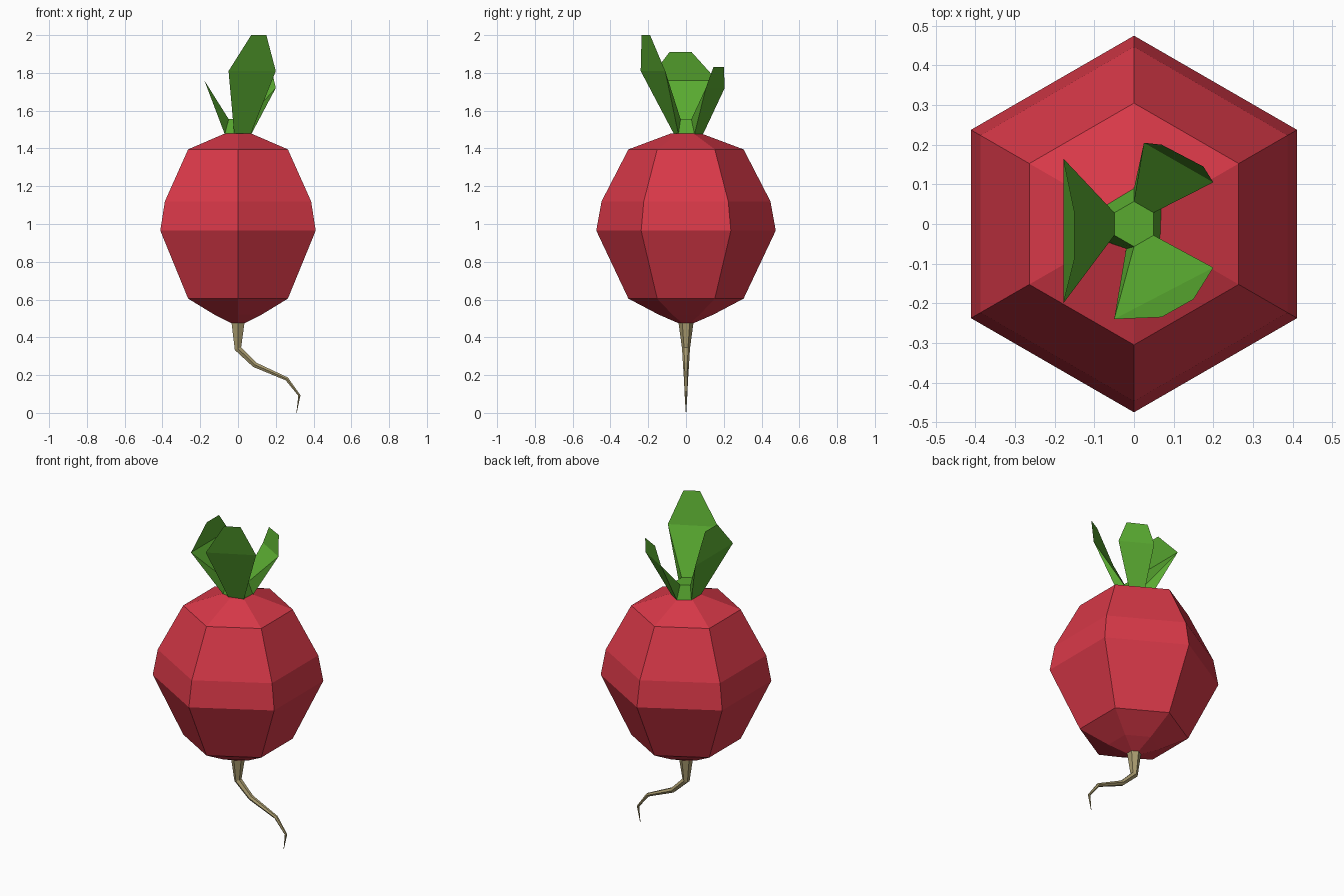
import bpy, bmesh, math
from mathutils import Vector

if "Cube" in bpy.data.objects:
    bpy.data.objects.remove(bpy.data.objects["Cube"])


def material(name, rgb):
    m = bpy.data.materials.new(name)
    m.diffuse_color = (*rgb, 1)
    m.use_nodes = True
    m.node_tree.nodes["Principled BSDF"].inputs["Base Color"].default_value = m.diffuse_color
    return m


def finish(name, bm, mat):
    bmesh.ops.recalc_face_normals(bm, faces=bm.faces)
    mesh = bpy.data.meshes.new(name)
    bm.to_mesh(mesh)
    bm.free()
    mesh.materials.append(mat)
    obj = bpy.data.objects.new(name, mesh)
    bpy.context.collection.objects.link(obj)
    return obj


def skin(bm, rings):
    for a, b in zip(rings, rings[1:]):
        for i in range(6):
            j = (i + 1) % 6
            bm.faces.new((a[i], a[j], b[j], b[i]))
    bm.faces.new(rings[0])
    bm.faces.new(rings[-1])


def hex_points(r, z):
    # corners point along +y and -y
    return [Vector((r * math.cos(math.radians(a)), r * math.sin(math.radians(a)), z))
            for a in range(-90, 270, 60)]


red = material("red_skin", (0.69, 0.04, 0.065))
green = material("leaf_green", (0.10, 0.40, 0.03))
tan = material("root_tan", (0.40, 0.33, 0.16))

# bulb: six-sided stacked profile
bm = bmesh.new()
profile = [(0.04, 0.475), (0.144, 0.52), (0.305, 0.605), (0.475, 0.965),
           (0.447, 1.12), (0.305, 1.395), (0.078, 1.48)]
skin(bm, [[bm.verts.new(p) for p in hex_points(r, z)] for r, z in profile])
finish("bulb", bm, red)

# tail root: tapered hexagonal tube bending in the xz plane
bm = bmesh.new()
path = [(0, 0.48, 0.04), (0, 0.34, 0.021), (0.088, 0.255, 0.016),
        (0.258, 0.18, 0.011), (0.325, 0.092, 0.007), (0.31, 0, 0.001)]
centres = [Vector((x, 0, z)) for x, z, _ in path]
rings = []
for i, c in enumerate(centres):
    t = Vector()
    if i > 0:
        t += (c - centres[i - 1]).normalized()
    if i < len(centres) - 1:
        t += (centres[i + 1] - c).normalized()
    side = Vector((0, 1, 0)).cross(t.normalized())
    rings.append([bm.verts.new(c + side * p.x + Vector((0, p.y, 0)))
                  for p in hex_points(path[i][2], 0)])
skin(bm, rings)
finish("tail_root", bm, tan)

# leaf crown: short hexagonal stub with wedge leaves growing from alternate sides
bm = bmesh.new()
base_xy = [(-0.02, -0.063), (0.067, -0.04), (0.07, 0.045),
           (0, 0.09), (-0.07, 0.048), (-0.07, -0.045)]
base = [bm.verts.new((x, y, 1.475)) for x, y in base_xy]
top = [bm.verts.new(p) for p in hex_points(0.057, 1.555)]
bm.faces.new(base)
bm.faces.new(top)
for i in (1, 3, 5):
    j = (i + 1) % 6
    bm.faces.new((base[i], base[j], top[j], top[i]))

# each leaf: stub side index, two wide points, two tip points
leaves = [
    (0, (-0.05, -0.24, 1.81), (0.20, -0.11, 1.81), (0.07, -0.235, 2.0), (0.15, -0.19, 2.0)),
    (2, (0.20, 0.105, 1.72), (0.025, 0.205, 1.72), (0.175, 0.145, 1.83), (0.07, 0.20, 1.83)),
    (4, (-0.178, 0.165, 1.76), (-0.178, -0.20, 1.76), (-0.15, 0.03, 1.91), (-0.15, -0.088, 1.91)),
]
for i, *pts in leaves:
    j = i + 1
    w0, w1, t0, t1 = [bm.verts.new(p) for p in pts]
    bm.faces.new((base[i], base[j], w1, w0))
    bm.faces.new((top[j], top[i], w0, w1))
    bm.faces.new((base[i], w0, top[i]))
    bm.faces.new((base[j], top[j], w1))
    bm.faces.new((w0, w1, t1, t0))
finish("leaf_crown", bm, green)
